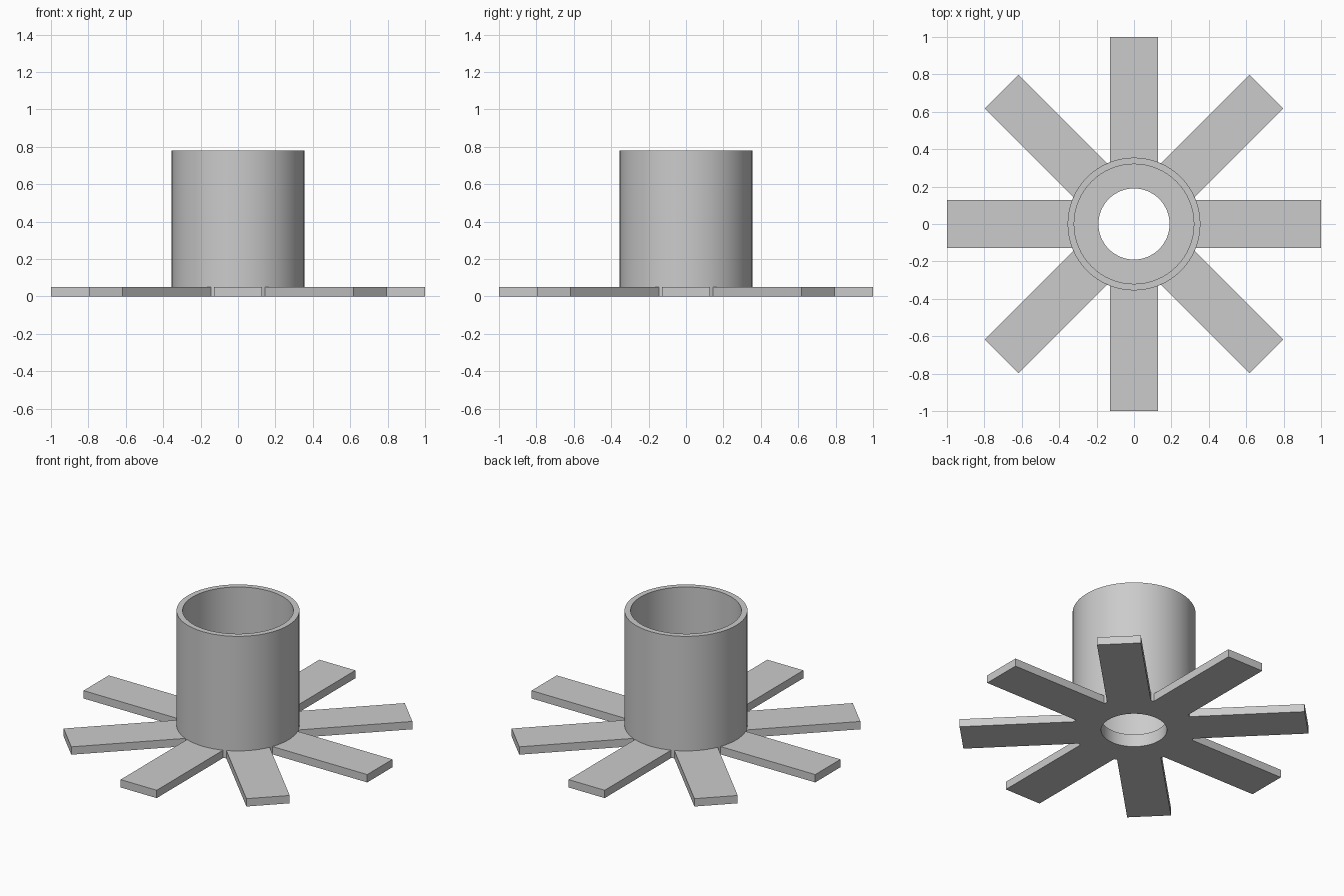
import bpy
import bmesh
from math import sin, cos, asin, pi, tau, radians
from mathutils import Vector

cube = bpy.data.objects.get("Cube")
if cube:
    bpy.data.objects.remove(cube, do_unlink=True)

OUTER, INNER, HOLE = 0.355, 0.32, 0.19
HALF_WIDTH, PLATE, FLOOR, TOP = 0.127, 0.05, 0.08, 0.78
ARMS, SEGMENTS = 8, 64

grey = bpy.data.materials.new("plain grey")
grey.use_nodes = True
colour = (0.6, 0.6, 0.6, 1)
grey.diffuse_color = colour
grey.node_tree.nodes["Principled BSDF"].inputs["Base Color"].default_value = colour


def finish(obj, bm):
    """Weld, orient and shade a part."""
    bmesh.ops.remove_doubles(bm, verts=bm.verts, dist=0.0001)
    bmesh.ops.recalc_face_normals(bm, faces=bm.faces)
    bm.to_mesh(obj.data)
    bm.free()
    obj.data.materials.clear()
    obj.data.materials.append(grey)
    bpy.ops.object.select_all(action='DESELECT')
    obj.select_set(True)
    bpy.context.view_layer.objects.active = obj
    bpy.ops.object.shade_smooth_by_angle(angle=radians(30))


def polar(r, a):
    return Vector((r * cos(a), r * sin(a), 0))


# Base plate: eight arms around a disc with a round hole
root = asin(HALF_WIDTH / OUTER)
outline = []
for i in range(ARMS):
    a = i * tau / ARMS
    tip, side = polar(1, a), polar(HALF_WIDTH, a + pi / 2)
    outline += [polar(OUTER, a - root), tip - side, tip + side,
                polar(OUTER, a + root), polar(OUTER, a + pi / ARMS)]
hole = [polar(HOLE, i * tau / SEGMENTS) for i in range(SEGMENTS)]

curve = bpy.data.curves.new("base_plate_outline", 'CURVE')
curve.dimensions = '2D'
curve.fill_mode = 'BOTH'
curve.extrude = PLATE / 2
for loop in (outline, hole):
    spline = curve.splines.new('POLY')
    spline.points.add(len(loop) - 1)
    for point, co in zip(spline.points, loop):
        point.co = (*co, 1)
    spline.use_cyclic_u = True
source = bpy.data.objects.new("base_plate_outline", curve)
bpy.context.collection.objects.link(source)
flat = bpy.data.meshes.new_from_object(
    source.evaluated_get(bpy.context.evaluated_depsgraph_get()))
bpy.data.objects.remove(source, do_unlink=True)

plate = bpy.data.objects.new("base_plate", flat)
bpy.context.collection.objects.link(plate)
bm = bmesh.new()
bm.from_mesh(flat)
bmesh.ops.translate(bm, verts=bm.verts, vec=(0, 0, PLATE / 2))
finish(plate, bm)

# Open cup: wall and pierced floor, turned from one profile
profile = [(HOLE, PLATE), (OUTER, PLATE), (OUTER, TOP),
           (INNER, TOP), (INNER, FLOOR), (HOLE, FLOOR)]
bm = bmesh.new()
verts = [bm.verts.new((r, 0, z)) for r, z in profile]
edges = [bm.edges.new((v, verts[i - 1])) for i, v in enumerate(verts)]
bmesh.ops.spin(bm, geom=verts + edges, cent=(0, 0, 0), axis=(0, 0, 1),
               angle=tau, steps=SEGMENTS)
cup = bpy.data.objects.new("cup_wall", bpy.data.meshes.new("cup_wall"))
bpy.context.collection.objects.link(cup)
finish(cup, bm)
